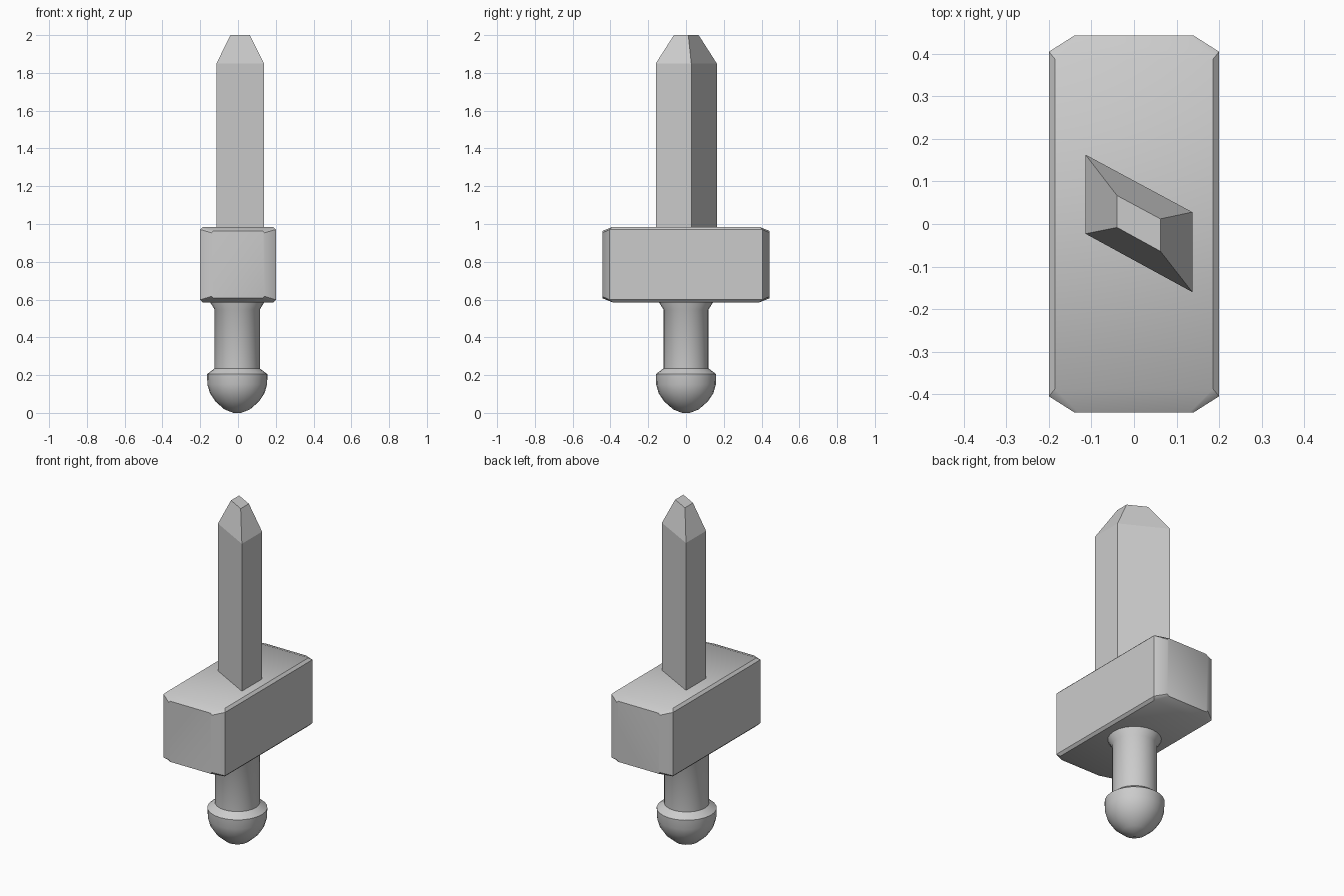
import bpy, bmesh, math

if "Cube" in bpy.data.objects:
    bpy.data.objects.remove(bpy.data.objects["Cube"])


def finish(name, bm, angle=None):
    bmesh.ops.recalc_face_normals(bm, faces=bm.faces)
    mesh = bpy.data.meshes.new(name)
    bm.to_mesh(mesh)
    bm.free()
    obj = bpy.data.objects.new(name, mesh)
    bpy.context.collection.objects.link(obj)
    if angle:
        bpy.ops.object.select_all(action='DESELECT')
        obj.select_set(True)
        bpy.context.view_layer.objects.active = obj
        bpy.ops.object.shade_smooth_by_angle(angle=math.radians(angle))
    return obj


def loft(name, rings, angle=None):
    """Skin a list of equal-length vertex rings and cap both ends."""
    bm = bmesh.new()
    loops = [[bm.verts.new(p) for p in ring] for ring in rings]
    n = len(rings[0])
    for a, b in zip(loops, loops[1:]):
        for i in range(n):
            j = (i + 1) % n
            bm.faces.new((a[i], a[j], b[j], b[i]))
    bm.faces.new(loops[0])
    bm.faces.new(loops[-1])
    return finish(name, bm, angle)


# Blade: skewed diamond bar tapering to a small flat tip
section = [(-0.114, 0.163), (-0.114, -0.023), (0.137, -0.16), (0.137, 0.028)]
tip = [(-0.04, 0.067), (-0.04, -0.008), (0.062, -0.064), (0.062, 0.012)]
loft("blade", [[(x, y, z) for x, y in s]
               for s, z in ((section, 0.95), (section, 1.85), (tip, 2.0))])


# Guard: lengthwise block with eased long edges and chamfered ends
def guard_ring(hx, hz, y_side, y_top, c):
    half = [(hx, hz - c, y_side), (hx - c, hz, y_top)]
    pts = []
    for sx, sz, order in ((1, 1, 1), (-1, 1, -1), (-1, -1, 1), (1, -1, -1)):
        pts += [(sx * x, y, 0.785 + sz * z) for x, z, y in half[::order]]
    return pts


loft("guard", [guard_ring(0.14, 0.178, -0.443, -0.443, 0.01),
               guard_ring(0.20, 0.20, -0.405, -0.388, 0.014),
               guard_ring(0.20, 0.20, 0.405, 0.388, 0.014),
               guard_ring(0.14, 0.178, 0.443, 0.443, 0.01)], 40)


# Grip and pommel: turned profiles
def turned(name, profile, segments=24):
    rings = []
    for r, z in profile:
        rings.append([(-0.004 + r * math.cos(2 * math.pi * i / segments),
                       r * math.sin(2 * math.pi * i / segments), z)
                      for i in range(segments)])
    return loft(name, rings, 35)


turned("grip", [(0.12, 0.2), (0.12, 0.548), (0.145, 0.588), (0.145, 0.62)])
turned("pommel", [(0.02, 0.0), (0.067, 0.018), (0.115, 0.06), (0.145, 0.105),
                  (0.158, 0.15), (0.16, 0.205), (0.12, 0.235)])
